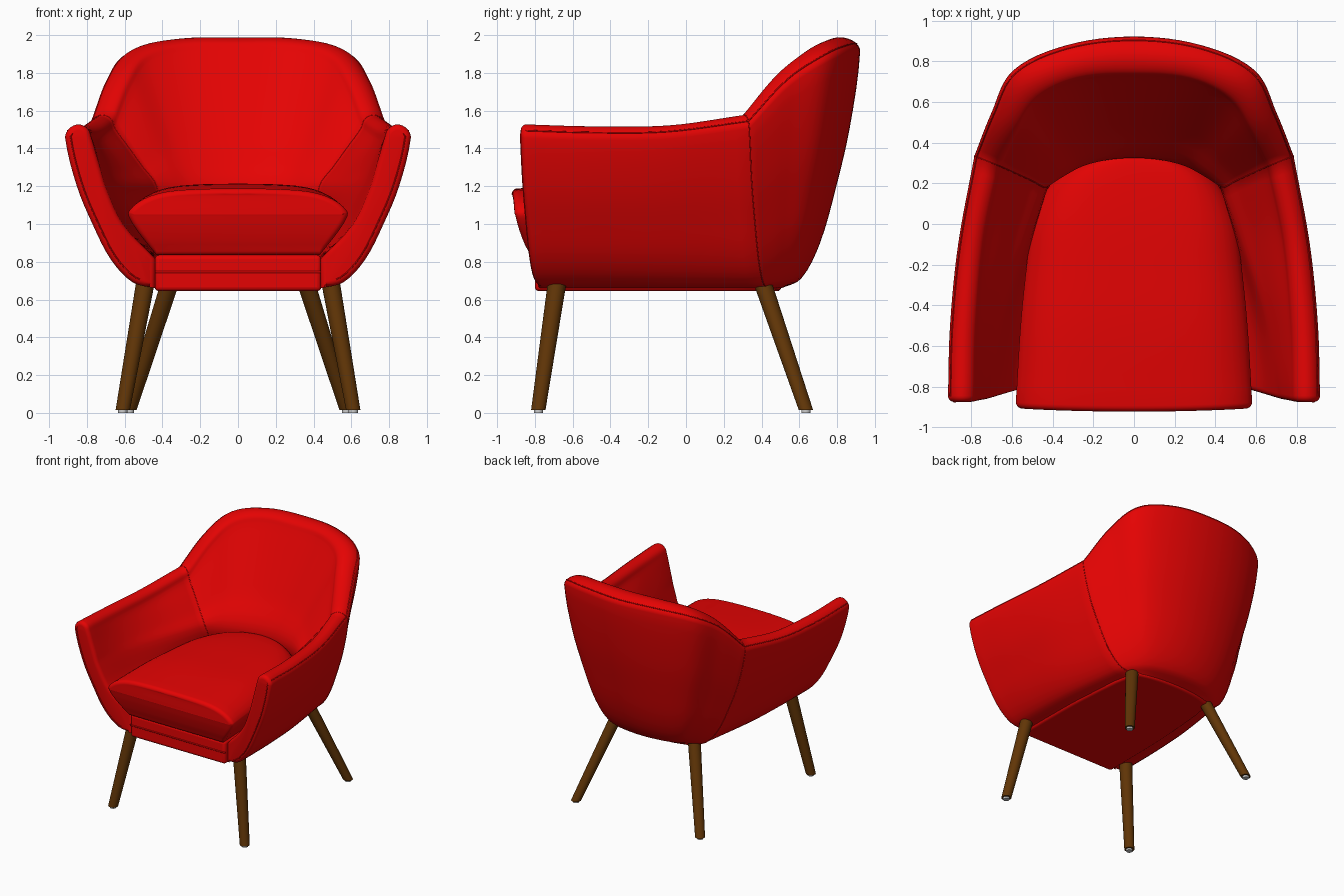
import bpy, bmesh, math
from mathutils import Vector as V

if "Cube" in bpy.data.objects:
    bpy.data.objects.remove(bpy.data.objects["Cube"])


def material(name, rgb):
    m = bpy.data.materials.new(name)
    m.diffuse_color = (*rgb, 1)
    m.use_nodes = True
    m.node_tree.nodes["Principled BSDF"].inputs["Base Color"].default_value = m.diffuse_color
    return m


RED = material("red_fabric", (0.78, 0.001, 0.001))
WOOD = material("brown_wood", (0.12, 0.036, 0.002))


def spline(pts, k):
    """Smooth curve through pts with k steps per segment."""
    pts = [V(p) for p in pts]
    n = len(pts)
    tan = [(pts[min(i + 1, n - 1)] - pts[max(i - 1, 0)]).normalized() for i in range(n)]
    out = []
    for i in range(n - 1):
        a, b = pts[i], pts[i + 1]
        d = (b - a).length
        for j in range(k):
            t = j / k
            out.append(a * (2*t**3 - 3*t**2 + 1) + tan[i] * d * (t**3 - 2*t**2 + t)
                       + b * (3*t**2 - 2*t**3) + tan[i + 1] * d * (t**3 - t**2))
    return out + [pts[-1]]


def finish(name, bm, mat, bevel=0):
    bmesh.ops.remove_doubles(bm, verts=bm.verts, dist=1e-5)
    bmesh.ops.recalc_face_normals(bm, faces=bm.faces)
    me = bpy.data.meshes.new(name)
    bm.to_mesh(me)
    bm.free()
    ob = bpy.data.objects.new(name, me)
    bpy.context.collection.objects.link(ob)
    if mat:
        me.materials.append(mat)
    if bevel:
        b = ob.modifiers.new("bevel", 'BEVEL')
        b.width, b.segments, b.angle_limit = bevel, 4, math.radians(50)
    bpy.ops.object.select_all(action='DESELECT')
    ob.select_set(True)
    bpy.context.view_layer.objects.active = ob
    bpy.ops.object.shade_smooth_by_angle(angle=math.radians(45))
    return ob


def round_end(row, r):
    """Sections that roll a front-facing end inwards over radius r, outermost last."""
    n = len(row)
    area = sum(row[i - 1].x * row[i].z - row[i].x * row[i - 1].z for i in range(n))
    sign = 1 if area > 0 else -1
    out = []
    for k in range(1, 6):
        a = k / 5 * math.pi / 2
        ring = []
        for i, p in enumerate(row):
            t = row[(i + 1) % n] - row[i - 1]
            inward = V((-t.z, 0, t.x)).normalized() * sign
            ring.append(p + inward * r * (1 - math.cos(a)) - V((0, r * math.sin(a), 0)))
        out.append(ring)
    return out


def loft(name, rows, mat):
    """Skin closed sections; ends are capped by strips joining opposite points."""
    bm = bmesh.new()
    g = [[bm.verts.new(p) for p in r] for r in rows]
    n = len(rows[0])
    for a, b in zip(g, g[1:]):
        for i in range(n):
            j = (i + 1) % n
            bm.faces.new((a[i], a[j], b[j], b[i]))
    for r in (g[0], g[-1]):
        for i in range(n // 2):
            f = [r[i], r[i + 1], r[n - 2 - i], r[n - 1 - i]]
            bm.faces.new(list(dict.fromkeys(f)))
    return finish(name, bm, mat)


def piping(name, pts, r=0.004):
    cu = bpy.data.curves.new(name, 'CURVE')
    cu.dimensions, cu.bevel_depth, cu.bevel_resolution = '3D', r, 1
    s = cu.splines.new('POLY')
    s.points.add(len(pts) - 1)
    for p, c in zip(s.points, pts):
        p.co = (*c, 1)
    cu.materials.append(RED)
    bpy.context.collection.objects.link(bpy.data.objects.new(name, cu))


# Shell stations, arm front to back centre:
# outer rim x y z | inner rim x y | inner wall at cushion height x y | base x y
stations = [
    (.915, -.845, 1.455, .775, -.845, .70, -.83, .44, -.75),
    (.905, -.50, 1.445, .765, -.50, .645, -.48, .44, -.45),
    (.865, -.10, 1.45, .725, -.08, .53, -.10, .43, -.10),
    (.785, .335, 1.505, .65, .28, .43, .18, .37, .43),
    (.70, .55, 1.73, .56, .46, .345, .235, .29, .47),
    (.595, .755, 1.86, .46, .61, .25, .285, .20, .49),
    (.33, .88, 1.91, .27, .70, .13, .315, .11, .50),
    (0, .922, 1.915, 0, .72, 0, .325, 0, .505)]


def section(s):
    O, I = V(s[:3]), V((s[3], s[4], s[2]))
    M, B = V((s[5], s[6], 1.2)), V((s[7], s[8], .66))
    N = V((B.x, B.y, .82))
    bulge = [(0, 0), (.25, .04), (.49, .19), (.69, .42), (.87, .68), (1, 1)]
    outer = [V((B.x + (O.x - B.x)*f, B.y + (O.y - B.y)*f, B.z + (O.z - B.z)*h)) for f, h in bulge]
    top = [O.lerp(I, t) + V((0, 0, h)) for t, h in ((.15, .05), (.5, .072), (.85, .05))]
    q = M.lerp(N, .35)
    q.z = 1.0
    return outer + top + [I, I.lerp(M, .33), I.lerp(M, .67), M, q, N]


def mirror_row(r):
    return [V((-p.x, p.y, p.z)) for p in r]


# Upholstered shell: arm, back and arm meet in a crease at station 3
K, U = 4, 6
half = [section(s) for s in stations]
ctrl = half + [mirror_row(r) for r in half[-2::-1]]
tracks = [spline(t[:4], U)[:-1] + spline(t[3:12], U)[:-1] + spline(t[11:], U) for t in zip(*ctrl)]
rows = [spline(r, K) for r in zip(*tracks)]
ends = round_end(rows[0], .03)
loft("shell", ends[::-1] + rows + [mirror_row(r) for r in ends], RED)

# Seams: along the rim and down the arm fronts, and between arms and back
rim = [r[5*K + 3] for r in rows]
front = ends[-1][3:5*K + 4]
piping("rim_seam", front + rim + mirror_row(front[::-1]))
piping("right_back_seam", rows[3*U], .003)
piping("left_back_seam", mirror_row(rows[3*U]), .003)

# Seat base
bm = bmesh.new()
edge = spline([(s[7], s[8], .645) for s in stations], 3)
edge[0].y = -.80
loop = edge + mirror_row(edge[-2::-1])
f = bm.faces.new([bm.verts.new(p) for p in loop])
ext = bmesh.ops.extrude_face_region(bm, geom=[f])
for v in ext['geom']:
    if isinstance(v, bmesh.types.BMVert):
        v.co.z = .835
finish("seat_base", bm, RED, .022)
piping("base_front_seam", [V((-.44, -.800, .745)), V((.44, -.800, .745))], .006)

# Seat cushion: lens-shaped section swept front to back
lens = spline([(.43, .835, 0), (.52, .95, 0), (.57, 1.03, 0), (.575, 1.07, 0), (.50, 1.135, 0),
               (.38, 1.175, 0), (.2, 1.19, 0), (0, 1.193, 0)], 3)
lens = [(p.x / .575, p.y) for p in lens]
lens += [(-x, z) for x, z in lens[-2::-1]]
plan = spline([(-.878, .578, -.005), (-.5, .555, .018), (-.2, .525, .02), (0, .495, .018), (.17, .425, .01),
               (.27, .33, 0), (.32, .2, -.01), (.335, .05, -.02)], 5)
crows = []
for p in plan:
    w = max(0, -(p.x + .3) / .58)
    row = []
    for x, z in lens:
        lean = .08 * max(0, (1.08 - z) / .245) ** 1.6 - .015 * (1 - x*x)
        row.append(V((x * p.y, p.x + w * lean, z + p.z * max(0, (z - .9) / .29))))
    crows.append(row)
loft("seat_cushion", round_end(crows[0], .03)[::-1] + crows, RED)


# Tapered legs with foot glides
def rod(name, a, b, r1, r2, mat):
    a, b = V(a), V(b)
    bm = bmesh.new()
    rings = []
    for c, r in ((a, r1), (b, r2)):
        rings.append([bm.verts.new(c + V((r*math.cos(i*math.pi/12), r*math.sin(i*math.pi/12), 0)))
                      for i in range(24)])
    for i in range(24):
        j = (i + 1) % 24
        bm.faces.new((rings[0][i], rings[0][j], rings[1][j], rings[1][i]))
    for r in rings:
        bm.faces.new(r)
    finish(name, bm, mat)


for side, sx in (("right", 1), ("left", -1)):
    for part, top, foot in (("front", (.485, -.678, .72), (.61, -.782, .015)),
                            ("back", (.35, .395, .72), (.575, .635, .015))):
        t, f = V((sx*top[0], *top[1:])), V((sx*foot[0], *foot[1:]))
        rod(f"{part}_{side}_leg", f, t, .038, .05, WOOD)
        rod(f"{part}_{side}_glide", (f.x, f.y, 0), (f.x, f.y, .02), .024, .024, None)
